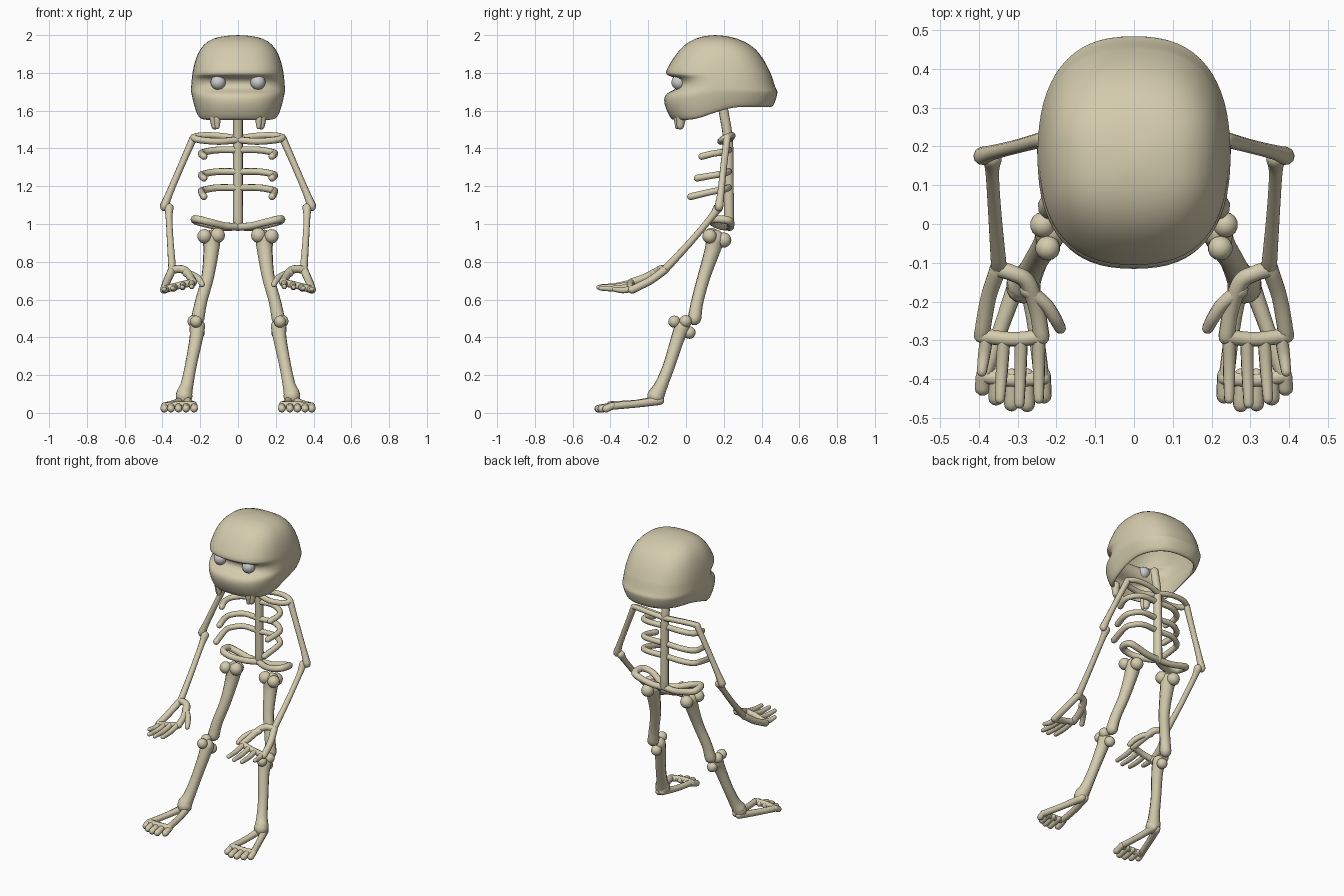
import bpy, bmesh, math
from mathutils import Vector, Matrix

bone_mat = bpy.data.materials.new("bone")
bone_mat.diffuse_color = (0.66, 0.60, 0.42, 1)


def finish(name, bm, mirror=False, mat=bone_mat):
    bmesh.ops.recalc_face_normals(bm, faces=bm.faces)
    for f in bm.faces:
        f.smooth = True
    me = bpy.data.meshes.new(name)
    bm.to_mesh(me)
    bm.free()
    ob = bpy.data.objects.new(name, me)
    bpy.context.collection.objects.link(ob)
    if mat:
        me.materials.append(mat)
    if mirror:
        ob.modifiers.new("mirror", 'MIRROR')
    return ob


def smooth_path(pts, n=5):
    # Catmull-Rom through (x, y, z, radius) points
    p = [Vector(q) for q in pts]
    p = [2 * p[0] - p[1]] + p + [2 * p[-1] - p[-2]]
    out = []
    for a, b, c, d in zip(p, p[1:], p[2:], p[3:]):
        for i in range(n):
            t = i / n
            out.append(0.5 * (2 * b + (c - a) * t + (2 * a - 5 * b + 4 * c - d) * t * t
                              + (3 * b - a - 3 * c + d) * t ** 3))
    return out + [p[-2]]


def tube(bm, pts, sides=10):
    path = [(q.to_3d(), max(q.w, 0.008)) for q in smooth_path(pts)]
    tang = [(path[min(i + 1, len(path) - 1)][0] - path[max(i - 1, 0)][0]).normalized()
            for i in range(len(path))]
    # rounded ends: extra shrinking rings
    rows = [(p, r, t) for (p, r), t in zip(path, tang)]

    def cap(row, s):
        p, r, t = row
        return [(p + t * s * r * math.sin(a), r * math.cos(a), t) for a in (0.5, 1.0, 1.4)]
    rows = cap(rows[0], -1)[::-1] + rows + cap(rows[-1], 1)
    u = rows[0][2].orthogonal().normalized()
    rings = []
    for p, r, t in rows:
        u = (u - t * u.dot(t)).normalized()
        v = t.cross(u)
        rings.append([bm.verts.new(p + r * (u * math.cos(a) + v * math.sin(a)))
                      for a in (2 * math.pi * k / sides for k in range(sides))])
    for A, B in zip(rings, rings[1:]):
        for k in range(sides):
            j = (k + 1) % sides
            bm.faces.new((A[k], A[j], B[j], B[k]))
    bm.faces.new(rings[0])
    bm.faces.new(rings[-1])


def part(name, paths, knobs=(), mirror=True):
    bm = bmesh.new()
    for pts in paths:
        tube(bm, pts)
    for x, y, z, r in knobs:
        bmesh.ops.create_uvsphere(bm, u_segments=14, v_segments=10, radius=r,
                                  matrix=Matrix.Translation((x, y, z)))
    return finish(name, bm, mirror)


# Skull: open-bottomed shell lofted from rounded rings (z, front y, back y, half width)
rows = [(1.997, .11, .20, .06), (1.985, .05, .27, .135), (1.95, -.01, .345, .185),
        (1.90, -.055, .395, .217), (1.84, -.092, .43, .235), (1.80, -.112, .448, .242),
        (1.785, -.10, .455, .244), (1.77, -.04, .46, .246), (1.72, -.038, .475, .25),
        (1.70, -.09, .483, .25), (1.68, -.118, .487, .248), (1.635, -.118, .48, .24),
        (1.58, -.095, .47, .228), (1.545, -.072, .455, .215)]
bm = bmesh.new()
SEG = 32
rings = []
for z, yf, yb, w in rows:
    low = min(1, max(0, (1.72 - z) / .175))
    c = (yf + yb) / 2 if z > 1.94 else .17
    ring = []
    for k in range(SEG):
        a = 2 * math.pi * k / SEG
        co, si = math.cos(a), math.sin(a)
        x = w * math.copysign(abs(co) ** .8, co)
        y = c + (yb - c if si > 0 else c - yf) * math.copysign(abs(si) ** .8, si)
        s = min(1, max(0, y / .28))
        ring.append(bm.verts.new((x, y, z + low * .07 * s * s * (3 - 2 * s))))
    rings.append(ring)
top = bm.verts.new((0, .155, 2.0))
for k in range(SEG):
    j = (k + 1) % SEG
    bm.faces.new((top, rings[0][k], rings[0][j]))
    for A, B in zip(rings, rings[1:]):
        bm.faces.new((A[k], B[k], B[j], A[j]))
skull = finish("skull", bm)
sol = skull.modifiers.new("shell", 'SOLIDIFY')
sol.thickness = .02
sol.offset = -1
skull.modifiers.new("smooth", 'SUBSURF').levels = 1
skull.modifiers["smooth"].render_levels = 1

# Jaw prongs and eyes
part("jaw_prong", [[(.125, -.025, 1.57, .028), (.122, -.03, 1.52, .02)],
                   [(.11, -.045, 1.56, .02), (.11, -.045, 1.515, .013)]])
bm = bmesh.new()
bmesh.ops.create_uvsphere(bm, u_segments=20, v_segments=14, radius=.04,
                          matrix=Matrix.Translation((.105, -.037, 1.75)))
finish("eye", bm, True, None)

# Spine, ribs, shoulder loop, pelvis loop
part("spine", [[(0, .228, .99, .027), (0, .226, 1.25, .026), (0, .222, 1.45, .026),
                (0, .195, 1.62, .026)]], mirror=False)
part("ribs", [[(0, .22, z + .012, .018), (.11, .225, z + .012, .018), (.18, .19, z, .018),
               (.195, .14, z - .008, .018), (.18, yend + .02, z - d, .019)]
              for z, yend, d in ((1.38, .065, .022), (1.265, .04, .022), (1.18, .005, .035))])
part("shoulder_girdle", [[(0, .215, 1.445, .018), (.10, .185, 1.437, .018),
                          (.20, .19, 1.445, .018), (.235, .215, 1.458, .018),
                          (.18, .24, 1.47, .017), (.08, .245, 1.465, .017),
                          (0, .23, 1.45, .018)]])
part("pelvis", [[(0, .23, .985, .02), (.09, .235, .985, .02), (.20, .235, 1.01, .021),
                 (.228, .21, 1.022, .022), (.215, .15, 1.025, .021), (.15, .14, 1.01, .02),
                 (.07, .18, .99, .02), (0, .22, .985, .02)]])

# Arms
part("upper_arm", [[(.235, .218, 1.458, .02), (.30, .20, 1.31, .018),
                    (.36, .185, 1.17, .019), (.39, .175, 1.095, .024)]])
part("forearm", [[(.365, .17, 1.085, .025), (.365, .13, 1.03, .018),
                  (.358, .02, .90, .018), (.348, -.11, .76, .021)]],
     [(.39, .175, 1.09, .022)])

# Hands: palm loop, thumb, four fingers
fingers = [(.245, .688, .245, -.45, .668), (.29, .68, .295, -.462, .665),
           (.335, .668, .345, -.45, .66), (.38, .655, .392, -.38, .655)]
part("hand", [
    [(.35, -.115, .755, .022), (.375, -.19, .70, .021), (.392, -.285, .652, .021)],
    [(.35, -.115, .755, .022), (.31, -.128, .762, .021), (.275, -.15, .75, .022),
     (.25, -.22, .715, .021), (.238, -.29, .69, .021)],
    [(.238, -.29, .69, .02), (.31, -.297, .675, .019), (.392, -.288, .652, .02)],
    [(.275, -.17, .74, .02), (.23, -.205, .725, .018), (.205, -.24, .705, .017),
     (.19, -.268, .68, .015)],
    *[[(x, -.295, z, .017), ((x + x2) / 2, (ye - .295) / 2, (z + z2) / 2 - .006, .016),
       (x2, ye, z2, .013)] for x, z, x2, ye, z2 in fingers]])

# Legs: shafts with knuckled ends
part("thigh", [[(.14, .155, .92, .05), (.142, .14, .86, .042), (.16, .095, .72, .034),
                (.195, .06, .59, .033), (.213, .045, .50, .036)]],
     [(.108, .135, .94, .04), (.178, .125, .935, .038), (.145, .20, .915, .04),
      (.235, -.002, .485, .033)])
part("shin", [[(.215, -.02, .455, .042), (.222, -.045, .39, .036), (.25, -.09, .25, .032),
               (.27, -.13, .15, .035), (.285, -.155, .10, .044)]],
     [(.222, -.062, .483, .032), (.208, .018, .425, .033), (.285, -.16, .088, .045)])

# Feet: open arch, toe bar, five toes
toes = [(.232, -.44), (.275, -.462), (.315, -.46), (.355, -.445), (.39, -.42)]
part("foot", [
    [(.275, -.14, .07, .024), (.255, -.26, .05, .02), (.238, -.395, .042, .02)],
    [(.297, -.14, .065, .024), (.34, -.26, .048, .02), (.385, -.39, .036, .02)],
    [(.236, -.397, .042, .02), (.31, -.402, .042, .019), (.385, -.392, .036, .02)],
    *[[(x, -.39, .038, .018), (x, y - .002, .022, .0205)] for x, y in toes]])
